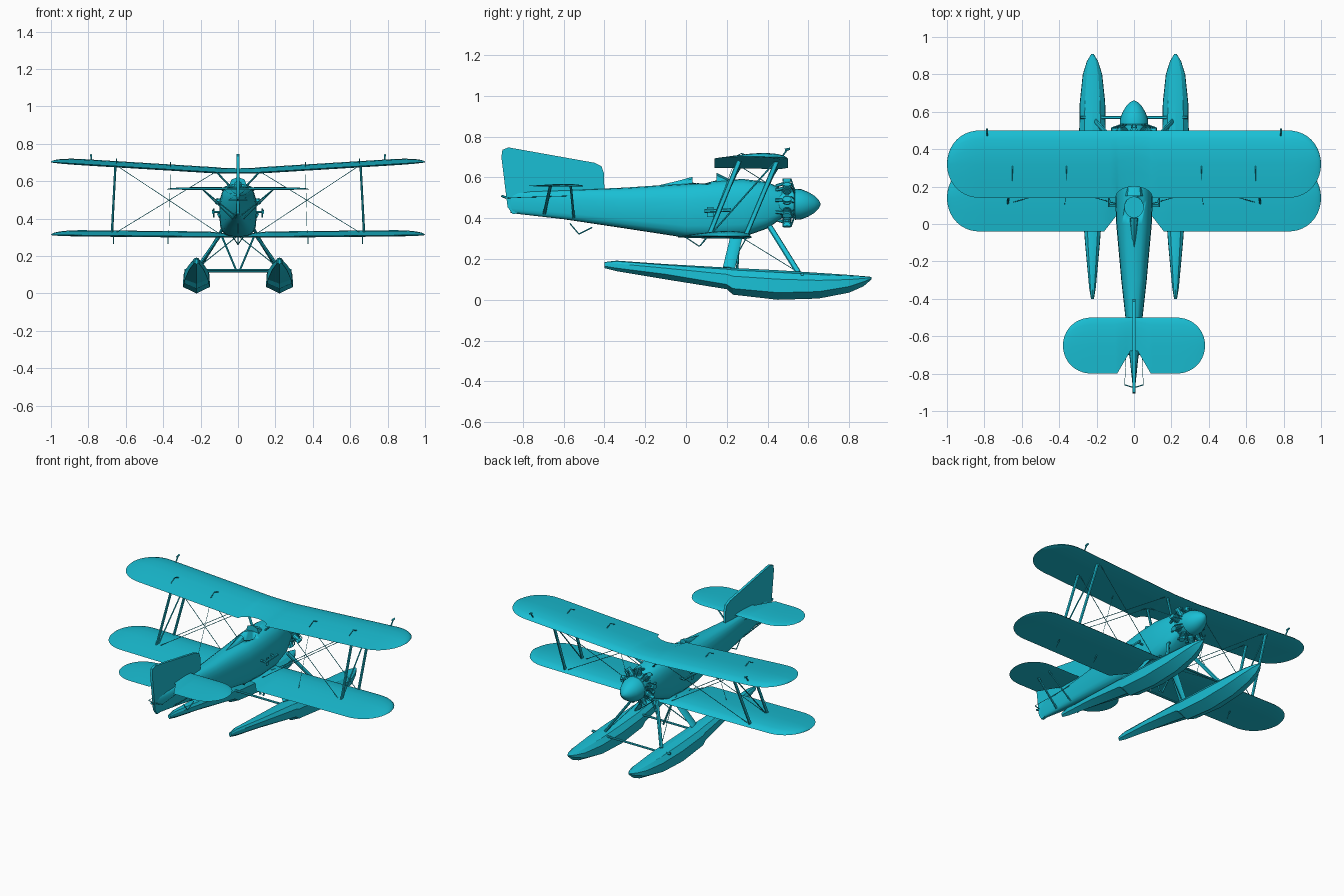
import bpy, bmesh, math
from mathutils import Vector

if "Cube" in bpy.data.objects:
    bpy.data.objects.remove(bpy.data.objects["Cube"])

mat = bpy.data.materials.new("cyan_paint")
mat.diffuse_color = (0.01, 0.52, 0.66, 1)
mat.use_nodes = True
mat.node_tree.nodes["Principled BSDF"].inputs["Base Color"].default_value = mat.diffuse_color


def finish(name, bm, angle=35):
    bmesh.ops.remove_doubles(bm, verts=bm.verts, dist=1e-5)
    bmesh.ops.recalc_face_normals(bm, faces=bm.faces)
    me = bpy.data.meshes.new(name)
    bm.to_mesh(me)
    bm.free()
    me.shade_smooth()
    me.set_sharp_from_angle(angle=math.radians(angle))
    me.materials.append(mat)
    ob = bpy.data.objects.new(name, me)
    bpy.context.collection.objects.link(ob)
    return ob


def loft(name, rings, angle=35):
    """Skin a list of equal-length closed rings and cap both ends."""
    bm = bmesh.new()
    vs = [[bm.verts.new(p) for p in r] for r in rings]
    n = len(rings[0])
    for a, b in zip(vs, vs[1:]):
        for i in range(n):
            bm.faces.new((a[i], a[(i + 1) % n], b[(i + 1) % n], b[i]))
    bm.faces.new(vs[0])
    bm.faces.new(vs[-1])
    return finish(name, bm, angle)


def rod(name, a, b, w=0.002, t=None, n=6):
    """Strut or wire from a to b; w = half chord, t = half thickness."""
    a, b, t = Vector(a), Vector(b), t or w
    d = (b - a).normalized()
    side = d.cross(Vector((0, 1, 0)) if abs(d.y) < 0.95 else Vector((0, 0, 1))).normalized()
    chord = side.cross(d)
    ang = [2 * math.pi * i / n for i in range(n)]
    offs = [chord * w * math.cos(k) + side * t * math.sin(k) for k in ang]
    return loft(name, [[p + o for o in offs] for p in (a, b)])


def lathe(name, profile, z, n=24):
    """Revolve (y, radius) pairs about a fore-and-aft axis at height z."""
    return loft(name, [[(r * math.cos(2 * math.pi * i / n), y, z + r * math.sin(2 * math.pi * i / n))
                        for i in range(n)] for y, r in profile])


AIRFOIL = [(0, 0), (.04, .035), (.13, .06), (.3, .075), (.5, .064), (.75, .034), (1, 0),
           (.75, -.004), (.4, -.012), (.1, -.018)]


def wing(name, span, le, te, tip, base, cut, thick=1.0):
    xs = [0, .02, .04, .06, .08, .09, .1, .13, .16, .2]
    xs += [.2 + (tip - .2) * k / 3 for k in (1, 2, 3)]
    xs += [tip + (span - tip) * math.sin(k * math.pi / 20) for k in range(1, 11)]
    rings = []
    for x in [-v for v in reversed(xs[1:])] + xs:
        u = max(0, (abs(x) - tip) / (span - tip))
        k = max(.02, (1 - min(u, 1) ** 2.2) ** .5)
        mid, half = (le + te) / 2, (le - te) / 2
        front, back = mid + half * k, mid - half * k + cut(abs(x))
        c = front - back
        rings.append([(x, front - c * f, base(abs(x)) + h * c * thick) for f, h in AIRFOIL])
    return loft(name, rings, 40)


# Wings and tailplane
up_z = lambda x: .647 + .055 * max(0, x - .1) / .9
wing("upper_wing", 1.0, .50, .14, .82, up_z, lambda x: .06 * max(0, 1 - (x / .1) ** 2) ** .5)
wing("lower_wing", 1.0, .32, -.04, .82, lambda x: .303 + .01 * x,
     lambda x: .09 * min(1, max(0, (.16 - x) / .07)))
wing("tailplane", .38, -.50, -.80, .22, lambda x: .557,
     lambda x: .12 * min(1, max(0, (.09 - x) / .07)), .5)

# Fin and rudder, one flat plate
outline = [(-.85, .42), (-.875, .455), (-.905, .70), (-.90, .735), (-.87, .747), (-.45, .672),
           (-.415, .655), (-.402, .62), (-.40, .53), (-.6, .45)]
loft("fin_and_rudder", [[(x, y, z) for y, z in outline] for x in (-.008, .008)])

# Fuselage: y, half width, bottom, top
N = 20
rings = []
for y, w, b, t in [(-.86, .008, .425, .53), (-.6, .035, .395, .537), (-.3, .068, .35, .55),
                   (0, .095, .304, .57), (.13, .1, .30, .585), (.28, .1, .307, .592),
                   (.4, .088, .35, .577), (.47, .065, .40, .545)]:
    ring = []
    for i in range(N):
        c, s = math.cos(2 * math.pi * i / N), math.sin(2 * math.pi * i / N)
        px = math.copysign(abs(c) ** .7, c)
        pz = math.copysign(abs(s) ** (.85 if s > 0 else .5), s)
        ring.append((w * px, y, (b + t) / 2 + (t - b) / 2 * pz))
    rings.append(ring)
body = loft("fuselage", rings)

# Cockpit opening, headrest and windscreen
cutter = loft("cockpit_cutter", [[(.05 * math.cos(k * math.pi / 8), .09 + .055 * math.sin(k * math.pi / 8), z)
                                  for k in range(16)] for z in (.5, .7)])
cutter.hide_render = True
cutter.hide_set(True)
mod = body.modifiers.new("cockpit", 'BOOLEAN')
mod.object = cutter
mod.operation = 'DIFFERENCE'
loft("headrest", [[(-w, y, .55), (-w * .7, y, z - .01), (0, y, z), (w * .7, y, z - .01), (w, y, .55)]
                  for y, w, z in [(-.13, .006, .562), (-.04, .018, .583), (.032, .026, .603)]])
loft("windscreen", [[(x, y, z) for x, z in ((-.05, .57), (-.035, .61), (0, .622), (.035, .61), (.05, .57))]
                    if k == 0 else [(x, y, z) for x, z in ((-.045, .56), (-.03, .58), (0, .59), (.03, .58), (.045, .56))]
                    for k, y in enumerate((.15, .215))])

# Radial engine and spinner
EZ = .473
lathe("crankcase", [(.44, .06), (.46, .072), (.53, .072), (.54, .055)], EZ)
lathe("nose_cone", [(.53, .06), (.535, .076), (.565, .074), (.60, .06), (.63, .042), (.65, .022), (.66, .003)], EZ - .005)
for i in range(9):
    a = math.pi / 2 + 2 * math.pi * i / 9
    at = lambda r, y, k=0: (r * math.cos(a + k), y, EZ + r * math.sin(a + k))
    rod("engine_cylinder", at(.06, .495), at(.108, .495), .018, n=10)
    for r in (.078, .087, .096):
        rod("cooling_fin", at(r, .495), at(r + .004, .495), .023, n=10)
    rod("cylinder_head", at(.106, .495), at(.122, .495), .023, .014, 8)
    for k in (-.12, .12):
        rod("push_rod", at(.06, .535, k), at(.118, .515, k), .003)
    rod("exhaust_stub", at(.1, .49), at(.085, .44), .008)

# Floats: y, half width, deck, chine, keel
SECT = [(-.40, .008, .185, .165, .155), (-.34, .018, .192, .155, .14), (-.1, .04, .175, .125, .10),
        (.2, .062, .158, .075, .052), (.23, .066, .156, .055, .025), (.45, .072, .145, .035, 0),
        (.65, .068, .132, .04, .006), (.8, .052, .122, .065, .035), (.87, .03, .116, .088, .066),
        (.91, .006, .112, .105, .10)]
for s in (-1, 1):
    rings = []
    for y, w, d, c, k in SECT:
        e = c + (d - c) * .6
        rings.append([(s * .222 + x, y, z) for x, z in
                      ((0, k), (w, c), (w * .97, e), (w * .6, d - (d - e) * .25), (0, d),
                       (-w * .6, d - (d - e) * .25), (-w * .97, e), (-w, c))])
    loft("float", rings, 25)
    # Float struts and bracing
    rod("rear_float_strut", (s * .09, .25, .32), (s * .205, .21, .155), .03, .009, 8)
    rod("front_float_strut", (s * .075, .41, .36), (s * .205, .55, .135), .014, .008, 8)
    rod("inner_float_strut", (s * .01, .25, .125), (s * .09, .26, .315), .006)
    rod("float_wire", (s * .2, .55, .135), (s * .085, .25, .32))
    rod("float_wire", (s * .2, .21, .15), (0, .3, .31), .003)
    rod("float_cleat", (s * .26, .57, .125), (s * .285, .57, .125), .008)

    # Interplane and cabane struts, rigging wires
    for lo, hi in ((.11, .265), (.29, .45)):
        rod("interplane_strut", (s * .675, lo, .31), (s * .655, hi, .69), .012, .006, 8)
        rod("flying_wire", (s * .1, lo, .32), (s * .65, hi, .685))
        rod("landing_wire", (s * .67, lo, .315), (s * .12, hi, .65))
        rod("cabane_strut", (s * .045, hi - .05, .575), (s * .12, hi, .655), .01, .005, 8)
    rod("cabane_wire", (s * .04, .40, .57), (s * .12, .265, .655))
    rod("interplane_brace", (s * .67, .13, .33), (s * .655, .44, .68), .004)
    rod("aileron_cable", (s * .37, .10, .31), (s * .36, .24, .68), .0012)

    # Control horns and pitot masts
    for x in (.36, .65):
        rod("upper_wing_horn", (s * x, .31, up_z(x) + .02), (s * x, .27, up_z(x) + .038), .003)
        rod("upper_wing_link", (s * x, .27, up_z(x) + .036), (s * x, .23, up_z(x) + .015), .002)
        rod("lower_wing_horn", (s * (x + .015), .10, .305), (s * (x + .015), .07, .265), .003)
    rod("pitot_mast", (s * .785, .47, .70), (s * .785, .495, .735), .004)
    rod("pitot_tube", (s * .785, .485, .735), (s * .785, .51, .74), .006)

    # Side steps by the cockpit
    for y in (.10, .20):
        rod("step_bracket", (s * .09, y, .435), (s * .135, y, .435), .006)
    rod("side_step", (s * .135, .09, .435), (s * .135, .22, .44), .009, .006)
    rod("step_plate", (s * .13, .12, .405), (s * .13, .12, .455), .016, .004)

    # Tail struts and rudder cables
    rod("tail_strut", (s * .02, -.695, .42), (s * .19, -.665, .557), .008, .004)
    rod("tail_strut", (s * .03, -.55, .40), (s * .19, -.565, .557), .006, .004)
    rod("rudder_cable", (s * .05, -.86, .50), (s * .035, -.56, .51), .0015)
    rod("rudder_horn", (0, -.875, .50), (s * .05, -.86, .50), .003)
    rod("belly_step", (s * .03, .0, .305), (0, .065, .262), .003)

# Float spreader bars, tail light, mooring loop under the tail
for y, z in ((.57, .118), (.21, .125)):
    rod("spreader_bar", (-.2, y, z), (.2, y, z), .008, .006, 8)
rod("tail_lamp", (0, -.905, .51), (0, -.88, .50), .006)
rod("mooring_loop", (0, -.57, .375), (0, -.525, .322), .003)
rod("mooring_loop", (0, -.525, .322), (0, -.46, .355), .003)
rod("belly_wire", (0, .1, .30), (0, .065, .262), .003)
